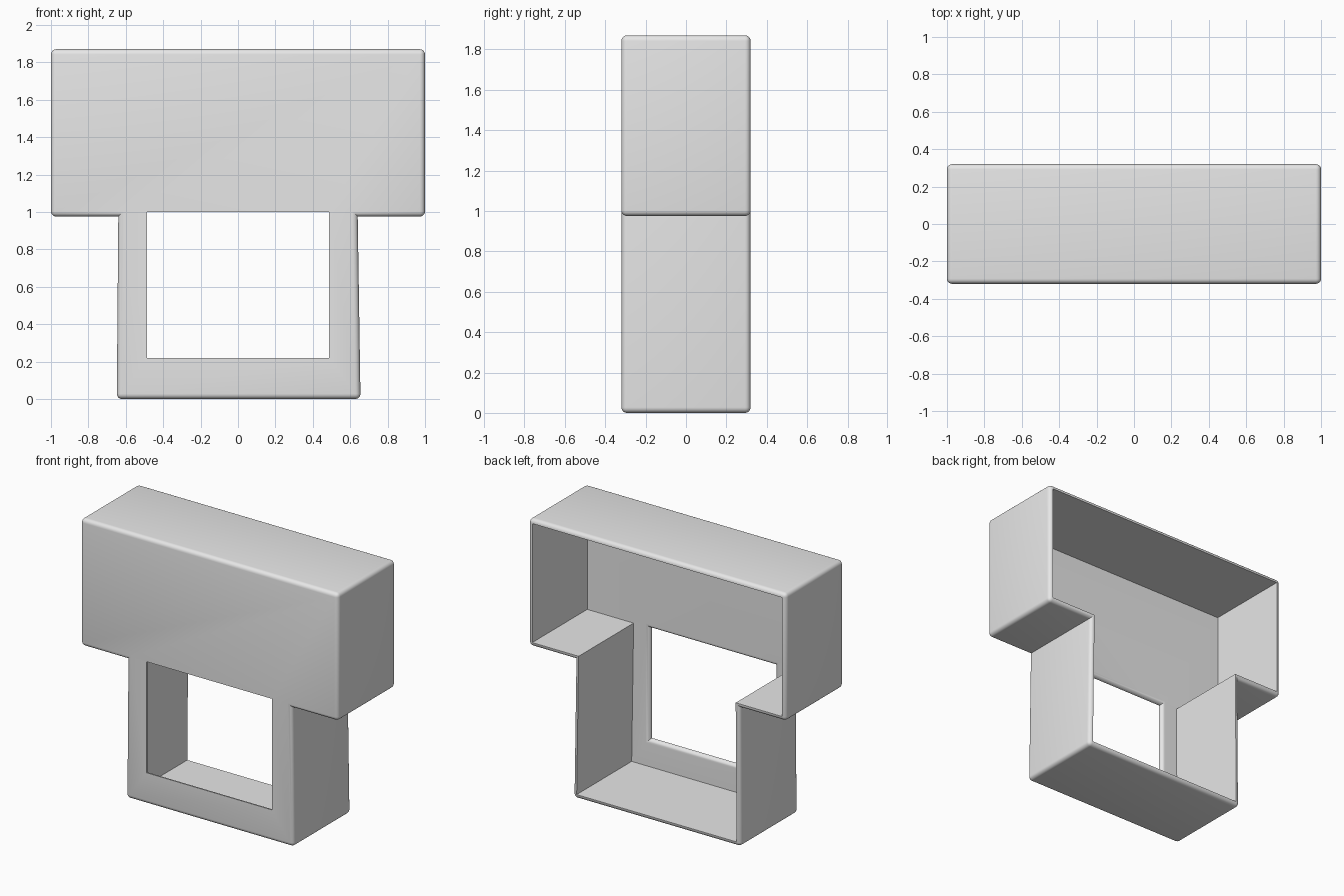
import bpy
import bmesh
import math

cube = bpy.data.objects.get("Cube")
if cube:
    bpy.data.objects.remove(cube, do_unlink=True)

HALF_DEPTH = 0.32
WALL = 0.03
ROUND = 0.028

# Plain grey finish
grey = bpy.data.materials.new("light_grey")
grey.use_nodes = True
colour = (0.8, 0.8, 0.8, 1)
grey.diffuse_color = colour
grey.node_tree.nodes["Principled BSDF"].inputs["Base Color"].default_value = colour


def t_outline(inset):
    """Outline of the T shape, counter-clockwise from the lower left."""
    i = inset
    return [(-0.648 + i, i), (0.655 - i, i),
            (0.64 - i, 0.975 + i), (1 - i, 0.975 + i),
            (1 - i, 1.87 - i), (-1 + i, 1.87 - i),
            (-1 + i, 0.975 + i), (-0.64 + i, 0.975 + i)]


window = [(-0.487, 0.22), (0.487, 0.22), (0.487, 1.0), (-0.487, 1.0)]

bm = bmesh.new()


def ring(points, y):
    return [bm.verts.new((x, y, z)) for x, z in points]


def bridge(a, b):
    for k in range(len(a)):
        n = (k + 1) % len(a)
        bm.faces.new((a[k], a[n], b[n], b[k]))


def panel(o, w):
    """Plate between the T outline and the window opening."""
    bm.faces.new((o[0], o[1], w[1], w[0]))
    bm.faces.new((o[1], o[2], w[2], w[1]))
    bm.faces.new((o[7], o[0], w[0], w[3]))
    bm.faces.new(o[2:] + [w[3], w[2]])


# Shell: outer wall, back rim, inner wall and front plate with its window
y_front, y_plate = -HALF_DEPTH, -HALF_DEPTH + WALL
outer_front = ring(t_outline(0), y_front)
outer_back = ring(t_outline(0), HALF_DEPTH)
inner_back = ring(t_outline(WALL), HALF_DEPTH)
inner_front = ring(t_outline(WALL), y_plate)
window_front = ring(window, y_front)
window_back = ring(window, y_plate)
bridge(outer_front, outer_back)
bridge(outer_back, inner_back)
bridge(inner_back, inner_front)
bridge(window_front, window_back)
panel(outer_front, window_front)
panel(inner_front, window_back)
bmesh.ops.recalc_face_normals(bm, faces=bm.faces[:])

# Round the outer convex edges and the inner lip of the window
outer = set(outer_front + outer_back)
lip = set(window_back)
rounded = []
for e in bm.edges:
    on_outer = all(v in outer for v in e.verts)
    on_lip = all(v in lip for v in e.verts)
    if (on_outer or on_lip) and e.calc_face_angle_signed() > math.radians(30):
        rounded.append(e)
bmesh.ops.bevel(bm, geom=rounded, offset=ROUND, offset_type='OFFSET',
                segments=5, profile=0.5, affect='EDGES', clamp_overlap=False)

mesh = bpy.data.meshes.new("open_back_shell")
bm.to_mesh(mesh)
bm.free()
mesh.materials.append(grey)
shell = bpy.data.objects.new("open_back_shell", mesh)
bpy.context.collection.objects.link(shell)

bpy.context.view_layer.objects.active = shell
shell.select_set(True)
bpy.ops.object.shade_smooth_by_angle(angle=math.radians(35))
